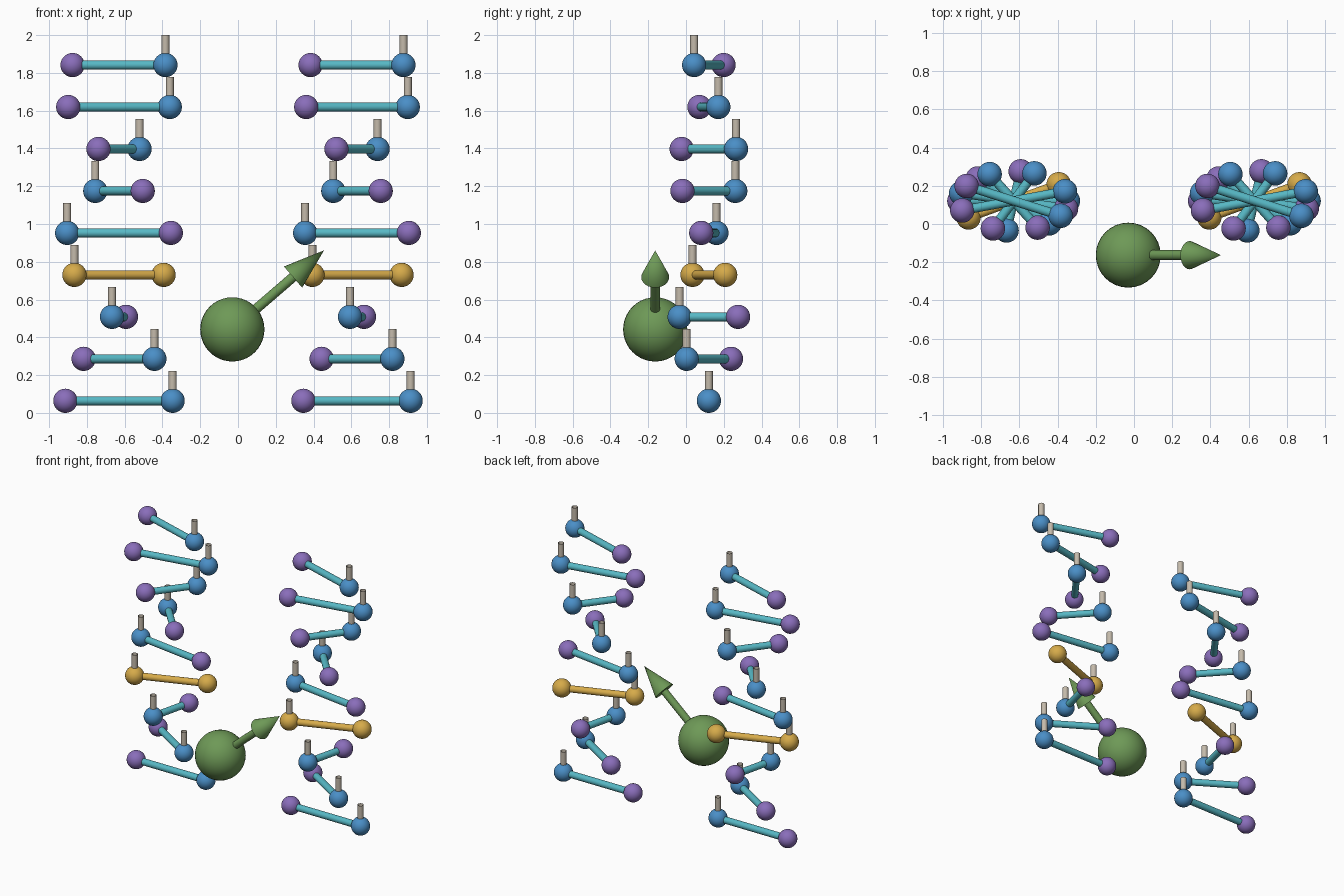
import bpy
import math
from mathutils import Vector

if "Cube" in bpy.data.objects:
    bpy.data.objects.remove(bpy.data.objects["Cube"], do_unlink=True)


def material(name, rgb):
    """Flat material from display values, stored as linear."""
    linear = [c / 12.92 if c < 0.04 else ((c + 0.055) / 1.055) ** 2.4 for c in rgb]
    mat = bpy.data.materials.new(name)
    mat.use_nodes = True
    mat.diffuse_color = (*linear, 1)
    mat.node_tree.nodes["Principled BSDF"].inputs["Base Color"].default_value = (*linear, 1)
    return mat


BLUE = material("blue", (0.29, 0.56, 0.78))
PURPLE = material("purple", (0.54, 0.43, 0.73))
TEAL = material("teal", (0.34, 0.72, 0.77))
GOLD = material("gold", (0.84, 0.67, 0.29))
GREEN = material("green", (0.43, 0.60, 0.34))
BEIGE = material("beige", (0.77, 0.73, 0.67))


def finish(name, mat):
    obj = bpy.context.object
    obj.name = name
    obj.data.materials.append(mat)
    bpy.ops.object.shade_smooth_by_angle(angle=math.radians(40))
    return obj


def ball(name, centre, radius, mat):
    bpy.ops.mesh.primitive_uv_sphere_add(segments=32, ring_count=20, radius=radius, location=centre)
    return finish(name, mat)


def rod(name, start, end, radius, mat, tip=None, fill='NGON'):
    """Cylinder between two points, or a cone when a tip radius is given."""
    axis = end - start
    bpy.ops.mesh.primitive_cone_add(
        vertices=24, radius1=radius, radius2=radius if tip is None else tip,
        depth=axis.length, end_fill_type=fill, location=(start + end) / 2,
        rotation=axis.to_track_quat('Z', 'Y').to_euler())
    return finish(name, mat)


LEVELS = 9
GOLD_LEVEL = 3
BALL_R = 0.064
TWIST = math.radians(48.75)

# Two identical twisted ladders
for side, centre_x in (("right", -0.63), ("left", 0.63)):
    for i in range(LEVELS):
        gold = i == GOLD_LEVEL
        middle = Vector((centre_x, 0.121, BALL_R + i * 0.2222))
        arm = Vector((0.284 * math.cos(i * TWIST), -0.156 * math.sin(i * TWIST), 0))
        near, far = middle + arm, middle - arm
        ball(f"{side}_post_ball_{i}", near, BALL_R, GOLD if gold else BLUE)
        ball(f"{side}_plain_ball_{i}", far, BALL_R, GOLD if gold else PURPLE)
        rod(f"{side}_rung_{i}", near, far, 0.024, GOLD if gold else TEAL)
        # Open tube standing on the ball
        rod(f"{side}_post_{i}", near + Vector((0, 0, 0.05)), near + Vector((0, 0, 0.158)),
            0.021, BEIGE, fill='NOTHING')

# Large ball with a slanted arrow
hub = Vector((-0.03, -0.163, 0.442))
arrow_tip = Vector((0.455, -0.163, 0.86))
direction = (arrow_tip - hub).normalized()
neck = arrow_tip - direction * 0.216
ball("large_ball", hub, 0.17, GREEN)
rod("arrow_shaft", hub, neck, 0.026, GREEN)
rod("arrow_head", neck, arrow_tip, 0.074, GREEN, tip=0)
